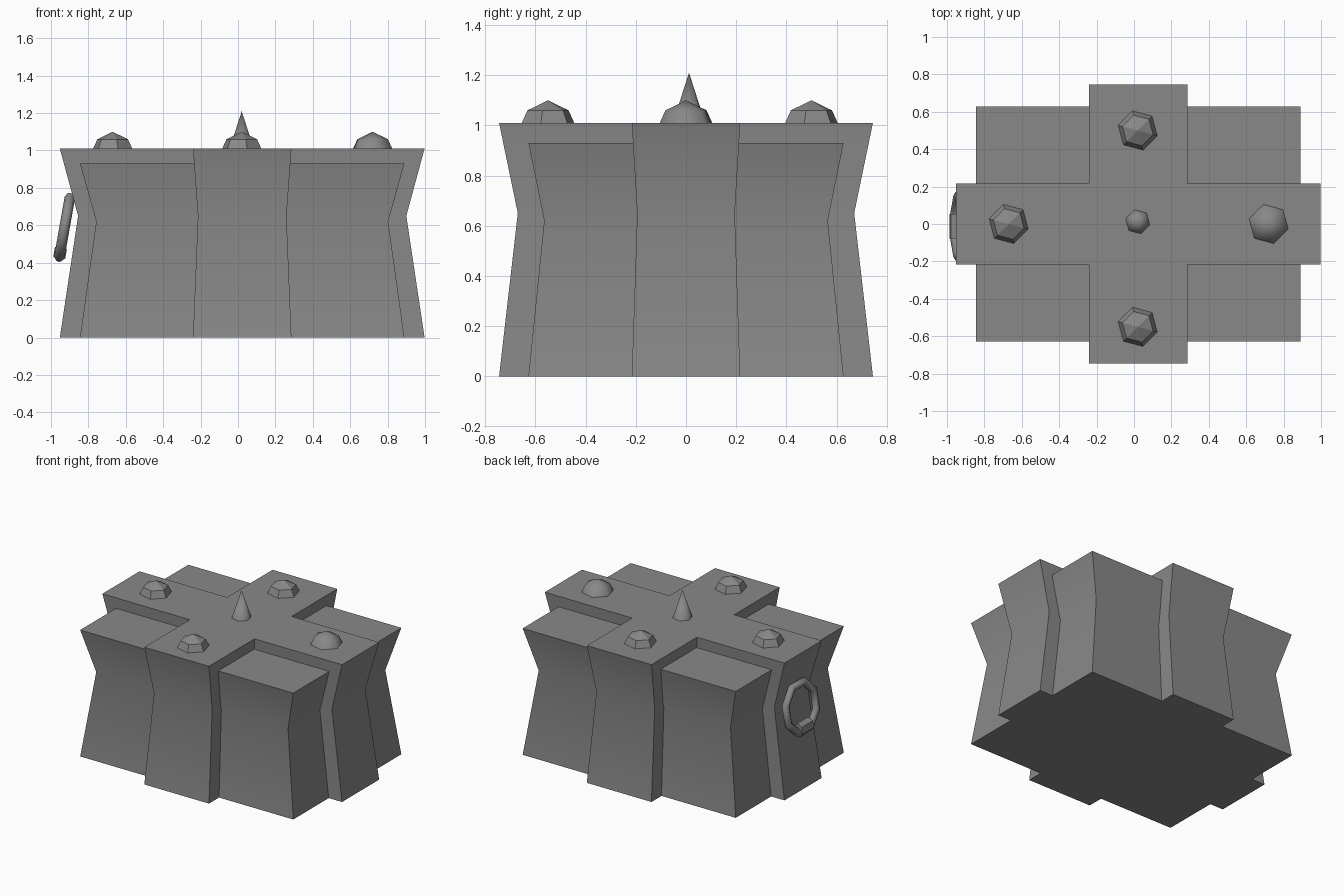
import bpy, bmesh, math
from mathutils import Matrix

cube = bpy.data.objects.get("Cube")
if cube:
    bpy.data.objects.remove(cube, do_unlink=True)

grey = bpy.data.materials.new("stone grey")
grey.use_nodes = True
grey.diffuse_color = (0.25, 0.25, 0.25, 1)
grey.node_tree.nodes["Principled BSDF"].inputs["Base Color"].default_value = grey.diffuse_color

CX = 0.0225   # body centre along x


def finish(name, bm, smooth_angle=None):
    bmesh.ops.recalc_face_normals(bm, faces=bm.faces[:])
    mesh = bpy.data.meshes.new(name)
    bm.to_mesh(mesh)
    bm.free()
    mesh.materials.append(grey)
    ob = bpy.data.objects.new(name, mesh)
    bpy.context.collection.objects.link(ob)
    if smooth_angle:
        bpy.ops.object.select_all(action='DESELECT')
        ob.select_set(True)
        bpy.context.view_layer.objects.active = ob
        bpy.ops.object.shade_smooth_by_angle(angle=math.radians(smooth_angle))
    return ob


def loft(name, outline, levels, centre, smooth_angle=None):
    """Stack scaled copies of an outline; a zero scale closes to a point."""
    bm = bmesh.new()
    rings = []
    for z, s in levels:
        pts = outline if s else [(0, 0)]
        rings.append([bm.verts.new((centre[0] + x * s, centre[1] + y * s, z)) for x, y in pts])
    n = len(outline)
    for a, b in zip(rings, rings[1:]):
        for i in range(n):
            j = (i + 1) % n
            bm.faces.new([a[i], a[j], b[0]] if len(b) == 1 else [a[i], a[j], b[j], b[i]])
    for ring in (rings[0], rings[-1]):
        if len(ring) > 1:
            bm.faces.new(ring)
    return finish(name, bm, smooth_angle)


def polygon(sides, radius, turn):
    angles = [math.radians(turn) + math.tau * i / sides for i in range(sides)]
    return [(radius * math.cos(a), radius * math.sin(a)) for a in angles]


# Pinched chest body
w, d = 0.867, 0.628
loft("chest_body", [(-w, -d), (w, -d), (w, d), (-w, d)],
     [(0, 1), (0.62, 0.9), (0.93, 1)], (CX, 0), 30)

# Crossed bands, one plus-shaped shell pinched like the body
a, b, L, D = 0.263, 0.216, 0.975, 0.745
quarter = [(L, b), (a, b), (a, D)]
plus = []
for sx, sy in ((1, 1), (-1, 1), (-1, -1), (1, -1)):
    pts = [(x * sx, y * sy) for x, y in quarter]
    plus += pts if sx * sy > 0 else pts[::-1]
loft("crossed_bands", plus, [(0, 1), (0.65, 0.9), (1.01, 1)], (CX, 0), 30)

# Domed studs, one of them smooth
stud = polygon(6, 0.113, -15)
dome = [(1.0, 1), (1.06, 0.75), (1.1, 0)]
for name, pos, angle in (("stud_front", (0.02, -0.55), None), ("stud_back", (0.02, 0.5), None),
                         ("stud_right", (-0.67, 0), None), ("stud_left", (0.72, 0), 70)):
    loft(name, stud, dome, pos, angle)

# Centre spike
loft("centre_spike", polygon(6, 0.07, -15), [(1.0, 1), (1.21, 0)], (0.02, 0.012), 70)

# Tilted ring handle on the right end
tilt = Matrix.Translation((-0.927, -0.012, 0.59)) @ Matrix.Rotation(math.radians(10), 4, 'Y')
bm = bmesh.new()
tube = polygon(6, 0.028, 0)
rings = []
for k in range(8):
    t = math.tau * (k + 0.5) / 8
    rings.append([bm.verts.new(tilt @ Matrix.Rotation(t, 4, 'X') @ Matrix.Translation((x, 0, 0.175 + z))
                               .to_translation()) for x, z in tube])
for k in range(8):
    p, q = rings[k], rings[(k + 1) % 8]
    for i in range(6):
        j = (i + 1) % 6
        bm.faces.new([p[i], p[j], q[j], q[i]])
finish("ring_handle", bm, 70)

# Collar gripping the bottom of the ring
bm = bmesh.new()
bmesh.ops.create_cone(bm, cap_ends=True, segments=6, radius1=0.05, radius2=0.05, depth=0.13,
                      matrix=tilt @ Matrix.Translation((0, 0, -0.14)) @ Matrix.Diagonal((0.75, 1, 1, 1))
                      @ Matrix.Rotation(math.pi / 2, 4, 'X'))
finish("ring_collar", bm, 40)
